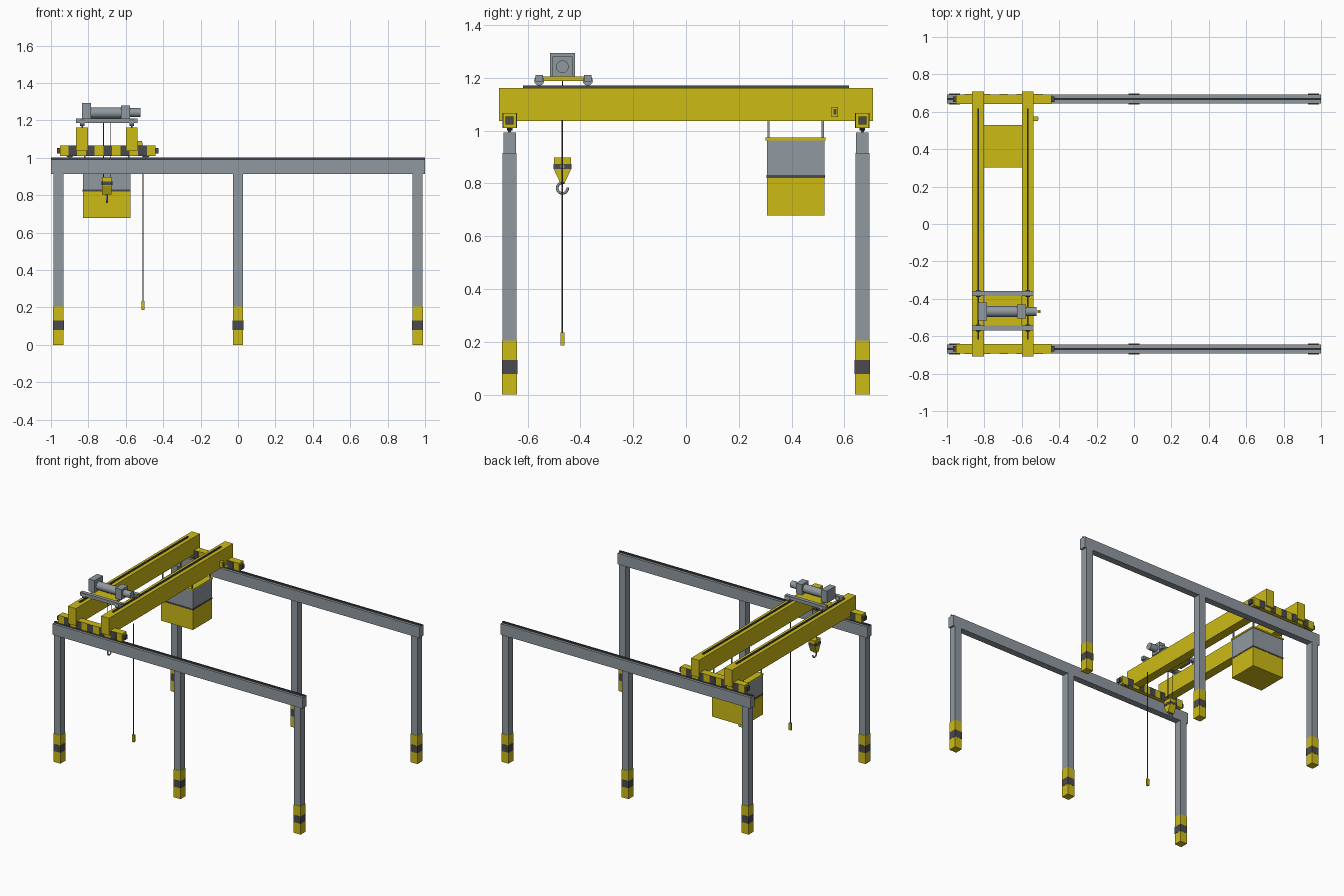
import bpy, bmesh, math
from mathutils import Matrix, Vector

if "Cube" in bpy.data.objects:
    bpy.data.objects.remove(bpy.data.objects["Cube"], do_unlink=True)


def material(name, rgb):
    m = bpy.data.materials.new(name)
    m.use_nodes = True
    m.diffuse_color = (*rgb, 1)
    bsdf = next(n for n in m.node_tree.nodes if n.type == "BSDF_PRINCIPLED")
    bsdf.inputs["Base Color"].default_value = (*rgb, 1)
    return m


YELLOW = material("safety yellow", (0.61, 0.5, 0.008))
GREY = material("steel grey", (0.28, 0.32, 0.35))
DARK = material("dark grey", (0.07, 0.07, 0.075))


def finish(name, bm, mat, smooth=False):
    bmesh.ops.recalc_face_normals(bm, faces=bm.faces)
    me = bpy.data.meshes.new(name)
    bm.to_mesh(me)
    bm.free()
    me.materials.append(mat)
    ob = bpy.data.objects.new(name, me)
    bpy.context.collection.objects.link(ob)
    if smooth:
        bpy.ops.object.select_all(action="DESELECT")
        ob.select_set(True)
        bpy.context.view_layer.objects.active = ob
        bpy.ops.object.shade_smooth_by_angle()
    return ob


def box(name, mat, x, y, z):
    """Box from (low, high) pairs on each axis."""
    bm = bmesh.new()
    bmesh.ops.create_cube(bm, size=1)
    for v in bm.verts:
        v.co = Vector([(a + b) / 2 + c * (b - a) for (a, b), c in zip((x, y, z), v.co)])
    return finish(name, bm, mat)


def around(c, w):
    return (c - w / 2, c + w / 2)


def rod(name, mat, start, end, r, sides=20):
    """Cylinder between two points."""
    a, b = Vector(start), Vector(end)
    d = b - a
    turn = Vector((0, 0, 1)).rotation_difference(d).to_matrix().to_4x4()
    bm = bmesh.new()
    bmesh.ops.create_cone(bm, cap_ends=True, segments=sides, radius1=r, radius2=r,
                          depth=d.length, matrix=Matrix.Translation((a + b) / 2) @ turn)
    return finish(name, bm, mat, True)


def extrude_x(name, mat, profile, x):
    """Closed (y, z) outline extruded along x."""
    bm = bmesh.new()
    face = bm.faces.new([bm.verts.new((x[0], y, z)) for y, z in profile])
    new = bmesh.ops.extrude_face_region(bm, geom=[face])["geom"]
    bmesh.ops.translate(bm, vec=(x[1] - x[0], 0, 0),
                        verts=[g for g in new if isinstance(g, bmesh.types.BMVert)])
    return finish(name, bm, mat)


RUN_Y = 0.668
GIRDERS = (-0.833, -0.568)
HOIST_Y = -0.468

# Runways: columns with painted feet, beams and rails
for side in (-1, 1):
    y = side * RUN_Y
    for x in (-0.96, 0, 0.96):
        box("column", GREY, around(x, 0.052), around(y, 0.053), (0.2, 0.915))
        box("column_foot", YELLOW, around(x, 0.056), around(y, 0.057), (0, 0.204))
        box("foot_band", DARK, around(x, 0.058), around(y, 0.059), (0.078, 0.13))
    box("runway_beam", GREY, (-1, 1), around(y, 0.048), (0.913, 0.992))
    box("runway_rail", DARK, (-1, 1), around(y, 0.012), (0.992, 1.001))

    # End truck with wheels, buffers and hazard stripes
    x0, x1, step = -0.953, -0.441, 0.512 / 11
    box("end_truck", YELLOW, (x0, x1), around(y, 0.051), (1.01, 1.067))
    box("truck_buffer", DARK, (x0 - 0.015, x1 + 0.015), around(y, 0.03), (1.023, 1.053))
    for i in range(1, 11, 2):
        for face in (-1, 1):
            box("hazard_stripe", DARK, (x0 + i * step, x0 + (i + 1) * step),
                around(y + face * 0.0255, 0.003), (1.0105, 1.0665))
    for x in (-0.9, -0.49):
        rod("truck_wheel", DARK, (x, y - 0.011, 1.026), (x, y + 0.011, 1.026), 0.025)

# Twin bridge girders with trolley rails
for x in GIRDERS:
    box("bridge_girder", YELLOW, around(x, 0.064), (-0.708, 0.708), (1.036, 1.161))
    box("trolley_rail", DARK, around(x, 0.01), (-0.617, 0.617), (1.161, 1.17))
box("girder_bracket", YELLOW, (-0.536, -0.512), around(0.564, 0.024), (1.052, 1.09))
box("bracket_cover", DARK, (-0.512, -0.51), around(0.564, 0.012), (1.06, 1.082))

# Trolley frame and wheels
for y in (-0.556, -0.372):
    box("trolley_crossbeam", GREY, (-0.866, -0.538), around(y, 0.027), (1.186, 1.21))
    for x in GIRDERS:
        rod("trolley_wheel", GREY, (x - 0.013, y, 1.189), (x + 0.013, y, 1.189), 0.019)
box("trolley_deck", YELLOW, (-0.8, -0.6), (-0.545, -0.385), (1.188, 1.205))

# Hoist: gearbox, drum, coupling and motor
box("gearbox", GREY, (-0.834, -0.787), around(HOIST_Y, 0.096), (1.205, 1.293))
rod("rope_drum", GREY, (-0.787, HOIST_Y, 1.24), (-0.62, HOIST_Y, 1.24), 0.029, 24)
box("motor_mount", GREY, (-0.626, -0.578), around(HOIST_Y, 0.076), (1.205, 1.28))
rod("hoist_motor", GREY, (-0.578, HOIST_Y, 1.242), (-0.52, HOIST_Y, 1.242), 0.024)

# Ropes and hook block
HOOK_X = -0.701
for dx in (-0.018, 0.018):
    rod("hoist_rope", DARK, (HOOK_X + dx, HOIST_Y, 0.88), (HOOK_X + dx, HOIST_Y, 1.22), 0.0025, 8)
half = [(0.032, 0.897), (0.032, 0.852), (0.009, 0.803)]
outline = [(HOIST_Y + y, z) for y, z in half] + [(HOIST_Y - y, z) for y, z in reversed(half)]
extrude_x("hook_block", YELLOW, outline, around(HOOK_X, 0.05))
box("hook_block_band", DARK, around(HOOK_X, 0.053), around(HOIST_Y, 0.067), (0.855, 0.873))
rod("sheave_pin", GREY, (HOOK_X - 0.032, HOIST_Y, 0.864), (HOOK_X + 0.032, HOIST_Y, 0.864), 0.008)
rod("hook_shank", DARK, (HOOK_X, HOIST_Y, 0.798), (HOOK_X, HOIST_Y, 0.815), 0.007, 12)

# Open hook swept along an arc
curve = bpy.data.curves.new("hook", "CURVE")
curve.dimensions = "3D"
curve.bevel_depth = 0.005
curve.bevel_resolution = 2
curve.use_fill_caps = True
path = curve.splines.new("POLY")
path.points.add(20)
for i, p in enumerate(path.points):
    a = math.radians(80 + 285 * i / 20)
    p.co = (HOOK_X, HOIST_Y + 0.02 * math.cos(a), 0.782 + 0.02 * math.sin(a), 1)
curve.materials.append(GREY)
bpy.context.collection.objects.link(bpy.data.objects.new("hook", curve))

# Hanging control pendant
rod("pendant_cable", DARK, (-0.508, HOIST_Y, 0.23), (-0.508, HOIST_Y, 1.04), 0.003, 8)
box("pendant_control", YELLOW, around(-0.508, 0.018), around(HOIST_Y, 0.014), (0.185, 0.235))

# Operator cabin hung below the girders
CX, CY = (-0.829, -0.576), (0.307, 0.524)
box("cabin_base", YELLOW, CX, CY, (0.678, 0.82))
box("cabin_sill", DARK, (CX[0] - 0.002, CX[1] + 0.002), (CY[0] - 0.002, CY[1] + 0.002), (0.82, 0.831))
box("cabin_glazing", GREY, CX, CY, (0.831, 0.963))
box("cabin_roof", YELLOW, (CX[0] - 0.004, CX[1] + 0.004), (CY[0] - 0.005, CY[1] + 0.005), (0.963, 0.974))
for x in (-0.82, -0.585):
    for y in (0.313, 0.518):
        box("cabin_hanger", GREY, around(x, 0.008), around(y, 0.008), (0.97, 1.04))
